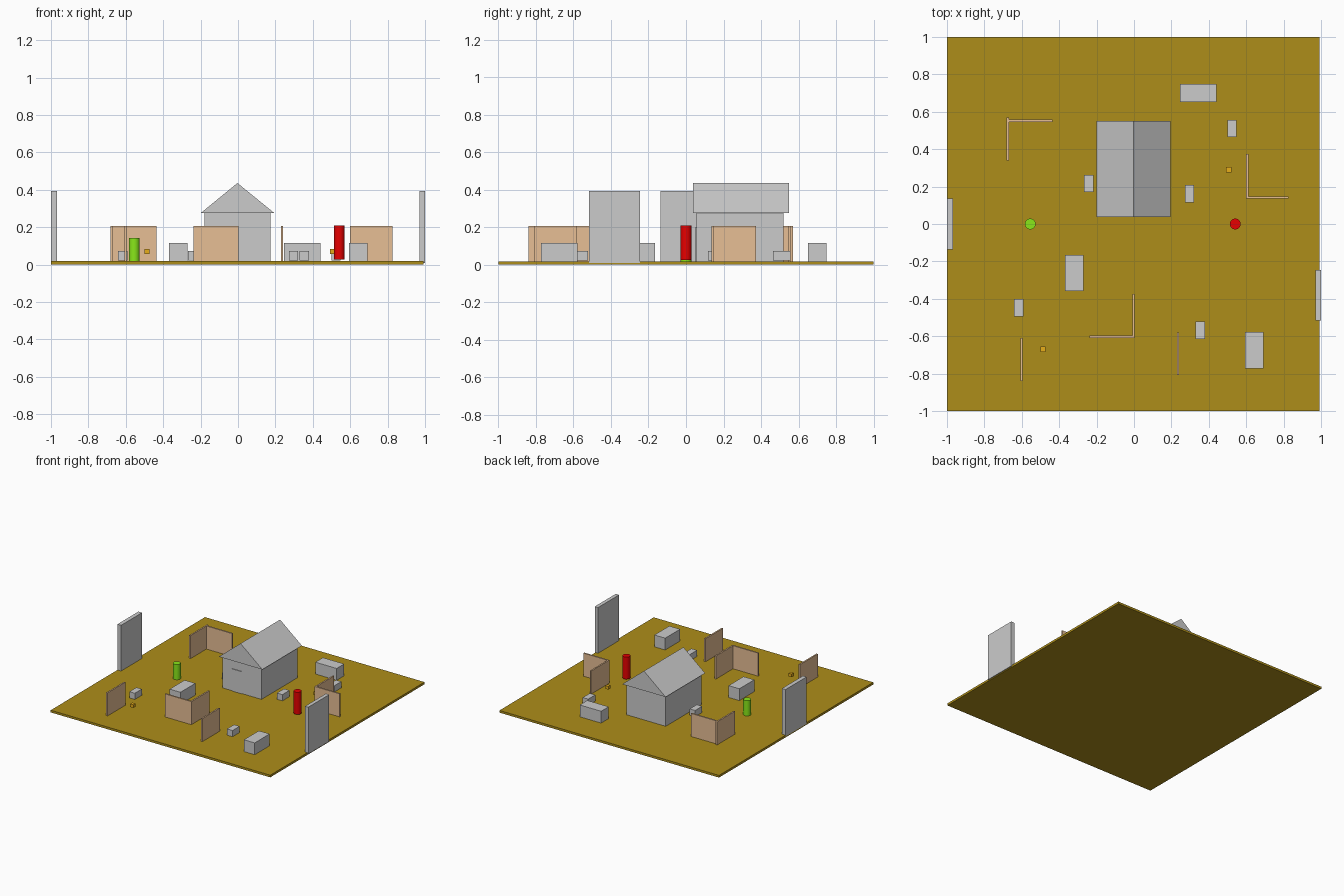
import bpy, bmesh
from mathutils import Matrix

if "Cube" in bpy.data.objects:
    bpy.data.objects.remove(bpy.data.objects["Cube"])


def material(name, rgb):
    m = bpy.data.materials.new(name)
    m.diffuse_color = (*rgb, 1)
    m.use_nodes = True
    m.node_tree.nodes["Principled BSDF"].inputs["Base Color"].default_value = m.diffuse_color
    return m


def finish(name, bm, mat=None):
    bmesh.ops.recalc_face_normals(bm, faces=bm.faces)
    me = bpy.data.meshes.new(name)
    bm.to_mesh(me)
    bm.free()
    ob = bpy.data.objects.new(name, me)
    bpy.context.collection.objects.link(ob)
    if mat:
        me.materials.append(mat)
    return ob


def box(name, x0, x1, y0, y1, z0, z1, mat=None):
    bm = bmesh.new()
    m = Matrix.Translation(((x0 + x1) / 2, (y0 + y1) / 2, (z0 + z1) / 2))
    m = m @ Matrix.Diagonal((x1 - x0, y1 - y0, z1 - z0, 1))
    bmesh.ops.create_cube(bm, size=1, matrix=m)
    return finish(name, bm, mat)


def post(name, x, y, r, z0, z1, mat):
    bpy.ops.mesh.primitive_cylinder_add(vertices=32, radius=r, depth=z1 - z0,
                                        location=(x, y, (z0 + z1) / 2))
    ob = bpy.context.object
    ob.name = name
    ob.data.materials.append(mat)
    bpy.ops.object.shade_smooth_by_angle()


earth = material("earth", (0.42, 0.27, 0.01))
wood = material("wood", (0.8, 0.52, 0.3))
red = material("red", (0.8, 0.0, 0.0))
green = material("green", (0.25, 0.8, 0.01))
gold = material("gold", (0.8, 0.42, 0.01))

# Ground plate
box("ground_plate", -1, 0.993, -1, 1, 0, 0.018, earth)

# House: body, door and gabled roof
box("house_body", -0.18, 0.175, 0.055, 0.52, 0.015, 0.278)
box("house_door", -0.09, 0.0, 0.05, 0.06, 0.015, 0.2)
bm = bmesh.new()
gable = bm.faces.new([bm.verts.new(p) for p in
                      ((-0.2, 0.037, 0.275), (0.195, 0.037, 0.275), (-0.003, 0.037, 0.436))])
ext = bmesh.ops.extrude_face_region(bm, geom=[gable], use_keep_orig=True)
bmesh.ops.translate(bm, vec=(0, 0.513, 0),
                    verts=[g for g in ext["geom"] if isinstance(g, bmesh.types.BMVert)])
finish("house_roof", bm)

# Thin brown wall panels, some meeting in L corners
for i, (x0, x1, y0, y1) in enumerate([
        (-0.681, -0.669, 0.34, 0.57), (-0.669, -0.435, 0.546, 0.558),
        (0.6, 0.612, 0.14, 0.373), (0.6, 0.827, 0.136, 0.148),
        (-0.009, 0.003, -0.609, -0.375), (-0.237, 0.0, -0.609, -0.597),
        (-0.608, -0.596, -0.84, -0.61), (0.229, 0.241, -0.807, -0.58)]):
    box(f"wall_panel_{i}", x0, x1, y0, y1, 0.015, 0.207, wood)

# Tall slabs at the plate edges
box("edge_slab_left", -1, -0.967, -0.135, 0.137, 0.008, 0.393)
box("edge_slab_right", 0.97, 1.0, -0.517, -0.245, 0.008, 0.393)

# Large crates (centre, size)
for i, (x, y, w, d) in enumerate([(0.343, 0.7, 0.194, 0.098), (-0.32, -0.262, 0.098, 0.194),
                                  (0.643, -0.675, 0.098, 0.194)]):
    box(f"large_crate_{i}", x - w / 2, x + w / 2, y - d / 2, y + d / 2, 0.015, 0.115)

# Small crates
for i, (x, y) in enumerate([(-0.242, 0.217), (0.297, 0.162), (0.524, 0.51),
                            (-0.616, -0.448), (0.355, -0.568)]):
    box(f"small_crate_{i}", x - 0.025, x + 0.025, y - 0.046, y + 0.046, 0.022, 0.073)

# Floating gold cubes
for i, (x, y) in enumerate([(0.506, 0.29), (-0.486, -0.67)]):
    box(f"gold_cube_{i}", x - 0.014, x + 0.014, y - 0.014, y + 0.014, 0.057, 0.083, gold)

# Coloured posts
post("red_post", 0.541, 0, 0.029, 0.026, 0.208, red)
post("green_post", -0.555, 0, 0.029, 0.016, 0.143, green)
